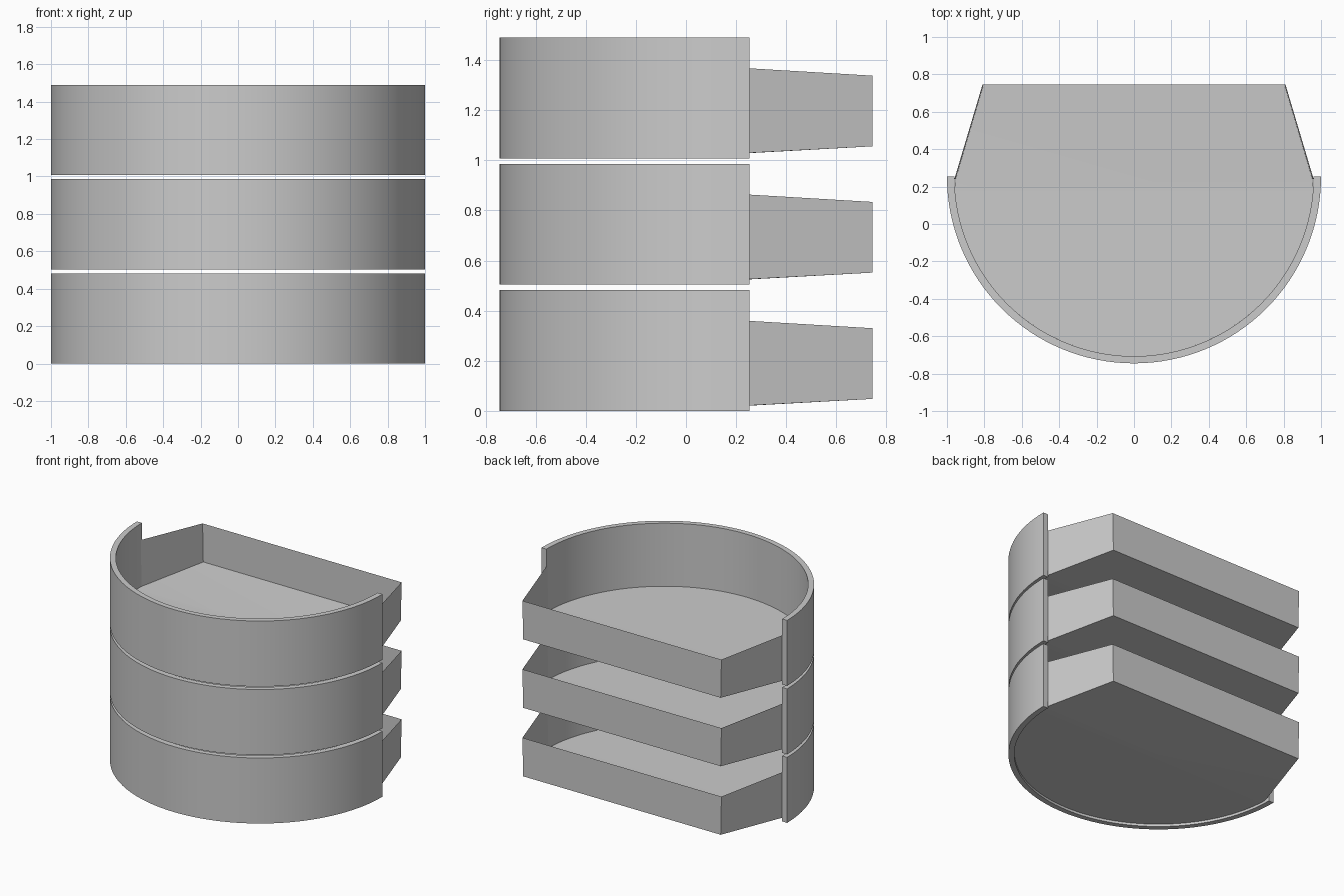
import bpy, bmesh
from math import pi, cos, sin

if "Cube" in bpy.data.objects:
    bpy.data.objects.remove(bpy.data.objects["Cube"])

CY = 0.253            # y of the arc centre
R, RI = 0.998, 0.96   # outer and inner radius of the front panel
H, PITCH = 0.482, 0.504
SEG = 64


def arc(radius, z, a0=pi, a1=2 * pi, sx=1.0):
    """Points of a front-facing arc, from left to right."""
    return [(radius * sx * cos(a0 + (a1 - a0) * i / SEG),
             CY + radius * sin(a0 + (a1 - a0) * i / SEG), z) for i in range(SEG + 1)]


def add_object(name, bm, z):
    mesh = bpy.data.meshes.new(name)
    bm.to_mesh(mesh)
    bm.free()
    obj = bpy.data.objects.new(name, mesh)
    obj.location.z = z
    bpy.context.collection.objects.link(obj)
    bpy.context.view_layer.objects.active = obj
    bpy.ops.object.select_all(action='DESELECT')
    obj.select_set(True)
    bpy.ops.object.shade_smooth_by_angle()
    return obj


def front_panel(name, z):
    # half-round panel: rectangular section swept along the arc
    bm = bmesh.new()
    rails = [[bm.verts.new(p) for p in arc(r, h, sx=s)]
             for r, h, s in ((R, 0, 1 / R), (R, H, 1 / R), (RI, H, 1), (RI, 0, 1))]
    for a, b in zip(rails, rails[1:] + rails[:1]):
        for i in range(SEG):
            bm.faces.new((a[i], a[i + 1], b[i + 1], b[i]))
    for end in (0, SEG):
        bm.faces.new([r[end] for r in rails])
    bmesh.ops.recalc_face_normals(bm, faces=bm.faces)
    return add_object(name, bm, z)


def tray(name, z):
    bm = bmesh.new()
    # flat floor inside the panel
    tilt = 0.055
    floor = [bm.verts.new(p) for p in arc(RI, 0.018, pi + tilt, 2 * pi - tilt)]
    bm.faces.new(floor)
    # rising rear floor and thin walls
    plan = [(-RI, CY - 0.012, 0.021, 0.36), (-0.81, 0.745, 0.048, 0.33),
            (0.81, 0.745, 0.048, 0.33), (RI, CY - 0.012, 0.021, 0.36)]
    low = [bm.verts.new((x * 0.993, y, lo)) for x, y, lo, hi in plan]
    top = [bm.verts.new((x, y, hi)) for x, y, lo, hi in plan]
    bm.faces.new([floor[-1], low[3], low[2], low[1], low[0], floor[0]])
    for i in range(3):
        bm.faces.new((low[i + 1], low[i], top[i], top[i + 1]))
    return add_object(name, bm, z)


# three stacked drawers
for n, level in enumerate(("lower", "middle", "upper")):
    front_panel(level + "_front_panel", n * PITCH)
    tray(level + "_tray", n * PITCH)
